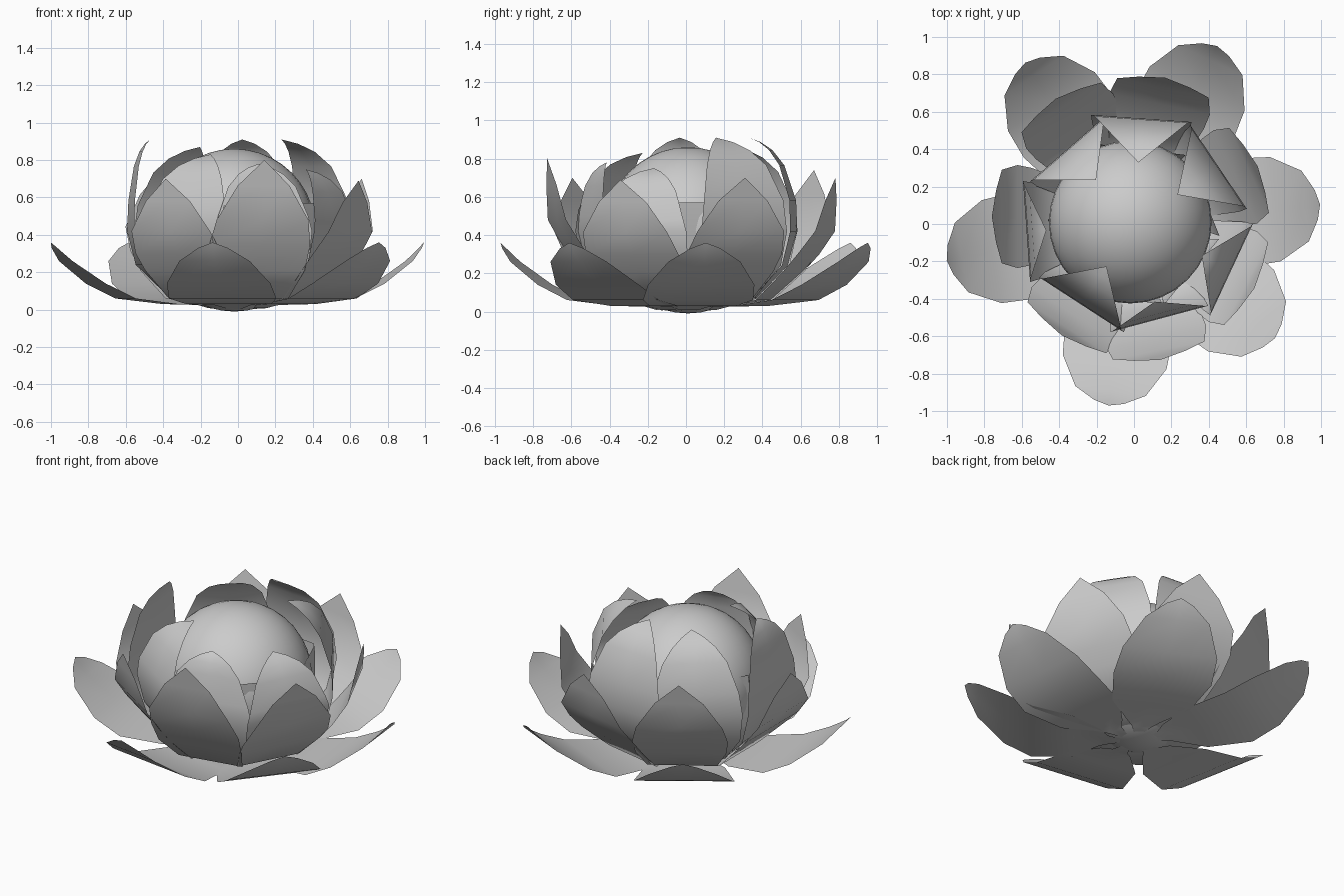
import bpy, bmesh, math
from mathutils import Vector

cube = bpy.data.objects.get("Cube")
if cube:
    bpy.data.objects.remove(cube)

grey = bpy.data.materials.new("soft_grey")
grey.use_nodes = True
colour = (0.6, 0.6, 0.6, 1)
grey.diffuse_color = colour
grey.node_tree.nodes["Principled BSDF"].inputs["Base Color"].default_value = colour


def finish(name, bm):
    mesh = bpy.data.meshes.new(name)
    bm.to_mesh(mesh)
    bm.free()
    mesh.materials.append(grey)
    for p in mesh.polygons:
        p.use_smooth = True
    obj = bpy.data.objects.new(name, mesh)
    bpy.context.collection.objects.link(obj)


def petal(name, angle, rows, shift=0):
    """Sheet, straight across, through rows of (radius, height, half width)."""
    a = math.radians(angle)
    out = Vector((math.cos(a), math.sin(a), 0))
    side = Vector((-out.y, out.x, 0))
    bm = bmesh.new()
    grid = []
    for r, z, w in rows:
        base = out * r + side * shift + Vector((0, 0, z))
        grid.append([bm.verts.new(base + side * (w * u)) for u in (-1, 0, 1)])
    for lo, hi in zip(grid, grid[1:]):
        for k in range(2):
            bm.faces.new((lo[k], hi[k], hi[k + 1], lo[k + 1]))
    bmesh.ops.remove_doubles(bm, verts=bm.verts, dist=0.002)
    finish(name, bm)


# Central ball
bm = bmesh.new()
bmesh.ops.create_uvsphere(bm, u_segments=32, v_segments=20, radius=0.435)
bmesh.ops.translate(bm, verts=bm.verts, vec=(-0.02, 0.01, 0.425))
finish("centre_ball", bm)

# Six-sided cup hugging the ball
for n, ang in enumerate((22, 83, 148, 207, 260, 320)):
    petal(f"cup_petal_{n + 1}", ang, [
        (0.1, 0.03, 0.05), (0.34, 0.08, 0.18), (0.4, 0.25, 0.23), (0.4, 0.57, 0.22)])

# Open outer petals: angle, length
outer = [(6, 1.0), (65, 1.05), (124, 1.04), (191, 1.02), (262, 0.98), (321, 0.97)]
for n, (ang, s) in enumerate(outer):
    petal(f"outer_petal_{n + 1}", ang, [
        (0.02, 0.0, 0.0), (0.15, 0.008, 0.05), (0.2, 0.025, 0.1),
        (0.36 * s, 0.03, 0.23), (0.6 * s, 0.06, 0.29),
        (0.76 * s, 0.14, 0.28), (0.92 * s, 0.26, 0.19),
        (0.98 * s, 0.33, 0.08), (s, 0.36, 0.0)])

# Upright middle petals: angle, radius, tip height, sideways shift
middle = [(25, 0.73, 0.7, 0), (78, 0.8, 0.7, 0), (122, 0.79, 0.74, 0), (180, 0.76, 0.67, -0.04),
          (237, 0.71, 0.7, 0), (281, 0.74, 0.8, 0), (332, 0.73, 0.69, 0)]
for n, (ang, r, h, shift) in enumerate(middle):
    petal(f"middle_petal_{n + 1}", ang, [
        (0.02, 0.01, 0.0), (0.16, 0.025, 0.07), (0.52 * r, 0.06, 0.2),
        (0.72 * r, 0.21, 0.26), (0.82 * r, 0.43 * h, 0.275), (0.93 * r, 0.6 * h, 0.25),
        (0.97 * r, 0.83 * h, 0.14), (r, h, 0.0)], shift)

# Closing inner petals: angle, shoulder radius, tip radius, tip height
inner = [(34, 0.54, 0.28, 0.91), (86, 0.56, 0.33, 0.91), (131, 0.53, 0.31, 0.87),
         (184, 0.57, 0.47, 0.91), (237, 0.51, 0.27, 0.83), (285, 0.52, 0.43, 0.78),
         (335, 0.57, 0.4, 0.75)]
for n, (ang, r, t, h) in enumerate(inner):
    rows = [(0.02, 0.02, 0.0), (0.16, 0.035, 0.07), (0.36, 0.07, 0.19),
            (0.93 * r, 0.24, 0.26), (1.01 * r, 0.42, 0.27)]
    # Rounded shoulder curling in to the tip
    shoulder = 0.64 * h
    for f, rise in ((0, 0), (0.25, 0.56), (0.5, 0.8), (0.75, 0.93), (1, 1)):
        rows.append((r + (t - r) * f, shoulder + (h - shoulder) * rise, 0.25 * (1 - f)))
    petal(f"inner_petal_{n + 1}", ang, rows)
